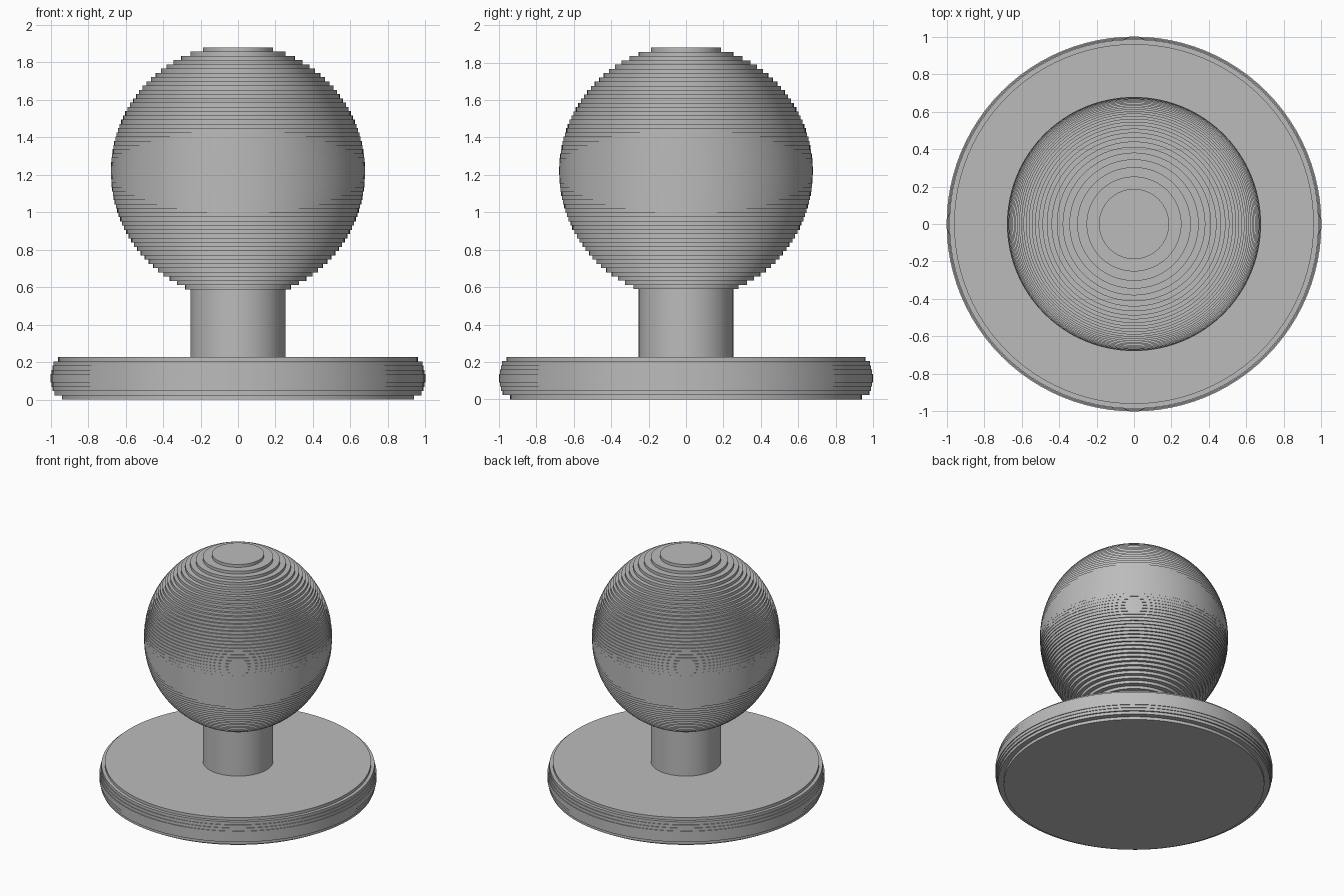
import bpy
import bmesh
import math

cube = bpy.data.objects.get("Cube")
if cube:
    bpy.data.objects.remove(cube, do_unlink=True)

LAYER = 1.88 / 83      # height of one printed layer
SIDES = 96

grey = bpy.data.materials.new("plain grey")
grey.use_nodes = True
colour = (0.5, 0.5, 0.5, 1)
grey.diffuse_color = colour
grey.node_tree.nodes["Principled BSDF"].inputs["Base Color"].default_value = colour


def stacked_layers(name, first, radii):
    """Turn a stepped profile, one radius per layer, into a closed solid."""
    profile = []
    for i, r in enumerate(radii):
        z = (first + i) * LAYER
        if profile and abs(profile[-1][0] - r) < 1e-5:
            profile.pop()
        else:
            profile.append((r, z))
        profile.append((r, z + LAYER))
    bm = bmesh.new()
    rings = []
    for r, z in profile:
        rings.append([bm.verts.new((r * math.cos(a), r * math.sin(a), z))
                      for a in (math.tau * k / SIDES for k in range(SIDES))])
    for low, high in zip(rings, rings[1:]):
        for k in range(SIDES):
            n = (k + 1) % SIDES
            bm.faces.new((low[k], low[n], high[n], high[k]))
    bm.faces.new(rings[0][::-1])
    bm.faces.new(rings[-1])
    mesh = bpy.data.meshes.new(name)
    bm.to_mesh(mesh)
    bm.free()
    mesh.materials.append(grey)
    obj = bpy.data.objects.new(name, mesh)
    bpy.context.collection.objects.link(obj)
    bpy.ops.object.select_all(action='DESELECT')
    obj.select_set(True)
    bpy.context.view_layer.objects.active = obj
    bpy.ops.object.shade_smooth_by_angle(angle=math.radians(30))
    return obj


# Round base with softened rims
stacked_layers("base", 0, [0.94, 0.98, 0.99, 0.995, 1, 1, 0.995, 0.99, 0.985, 0.96])

# Straight neck, running a little way into the ball
stacked_layers("neck", 10, [0.253] * 17)

# Ball of stepped discs
CENTRE, RADIUS = 1.217, 0.678
ball = []
for i in range(26, 83):
    height = (i + 0.5) * LAYER - CENTRE
    ball.append(math.sqrt(RADIUS ** 2 - height ** 2))
stacked_layers("ball", 26, ball)
